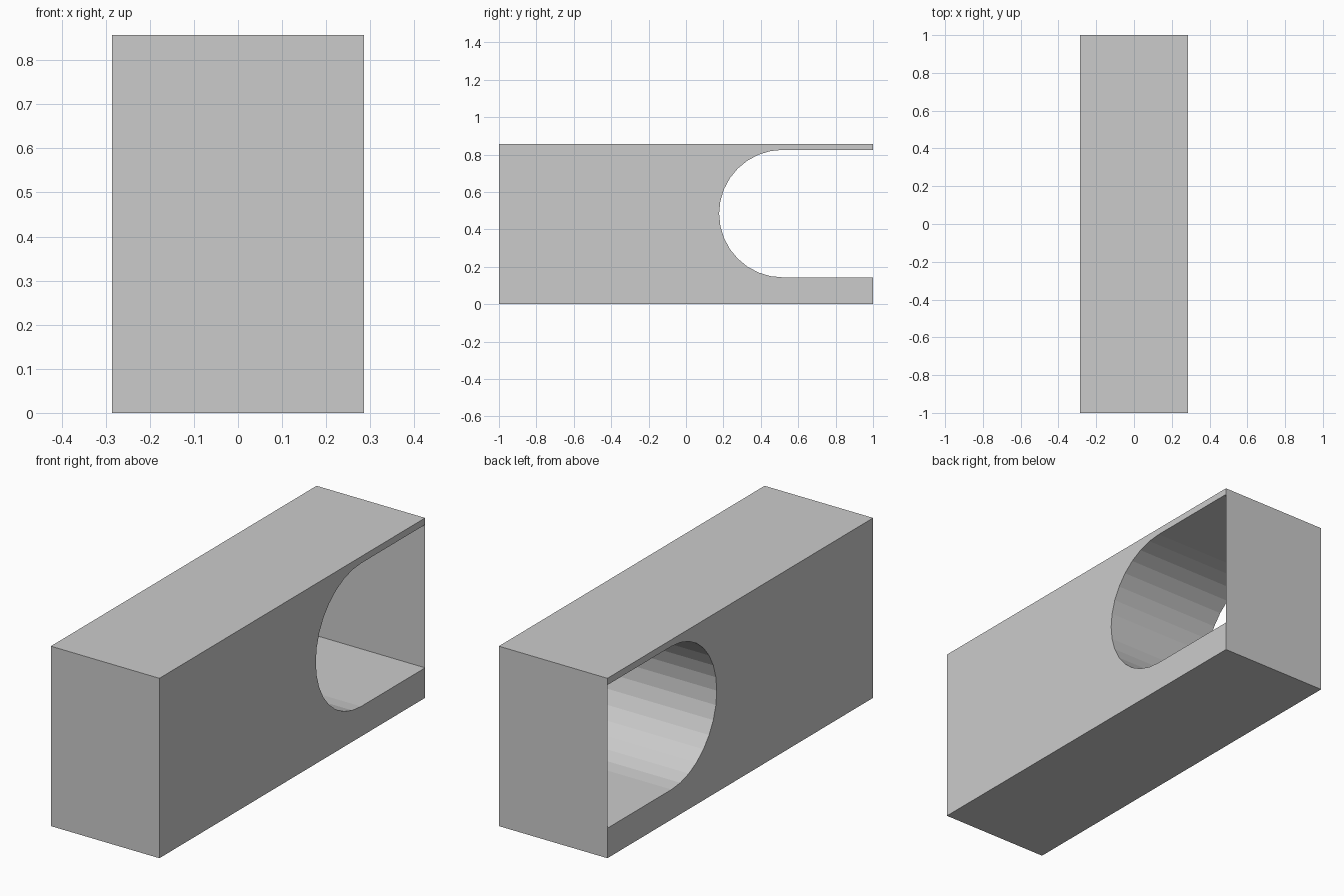
import bpy
import bmesh
from math import cos, sin, pi

# Remove the default cube
if "Cube" in bpy.data.objects:
    bpy.data.objects.remove(bpy.data.objects["Cube"], do_unlink=True)

HALF_WIDTH, HALF_LENGTH, HEIGHT = 0.286, 1.0, 0.857
SLOT_Y, SLOT_Z, RADIUS, SEGMENTS = 0.518, 0.484, 0.341, 16

# Shared material
grey = bpy.data.materials.new("light grey")
grey.use_nodes = True
colour = (0.6, 0.6, 0.6, 1)
grey.diffuse_color = colour
grey.node_tree.nodes["Principled BSDF"].inputs["Base Color"].default_value = colour


def add_object(name, bm):
    mesh = bpy.data.meshes.new(name)
    bm.to_mesh(mesh)
    bm.free()
    mesh.materials.append(grey)
    obj = bpy.data.objects.new(name, mesh)
    bpy.context.collection.objects.link(obj)
    return obj


# Block: side profile with a round-ended slot, extruded across the width
slot_bottom, slot_top = SLOT_Z - RADIUS, SLOT_Z + RADIUS
arc = [(SLOT_Y - RADIUS * sin(pi * i / SEGMENTS),
        SLOT_Z - RADIUS * cos(pi * i / SEGMENTS)) for i in range(SEGMENTS + 1)]
profile = [(-HALF_LENGTH, 0), (HALF_LENGTH, 0), (HALF_LENGTH, slot_bottom),
           *arc,
           (HALF_LENGTH, slot_top), (HALF_LENGTH, HEIGHT), (-HALF_LENGTH, HEIGHT)]
bm = bmesh.new()
side = bm.faces.new([bm.verts.new((-HALF_WIDTH, y, z)) for y, z in profile])
extruded = bmesh.ops.extrude_face_region(bm, geom=[side], use_keep_orig=True)
moved = [v for v in extruded["geom"] if isinstance(v, bmesh.types.BMVert)]
bmesh.ops.translate(bm, verts=moved, vec=(2 * HALF_WIDTH, 0, 0))
bmesh.ops.recalc_face_normals(bm, faces=bm.faces)
add_object("slotted_block", bm)

# Thin sheet closing the back end of the slot
bm = bmesh.new()
corners = [(HALF_WIDTH, slot_bottom), (-HALF_WIDTH, slot_bottom),
           (-HALF_WIDTH, slot_top), (HALF_WIDTH, slot_top)]
bm.faces.new([bm.verts.new((x, HALF_LENGTH, z)) for x, z in corners])
add_object("back_panel", bm)
